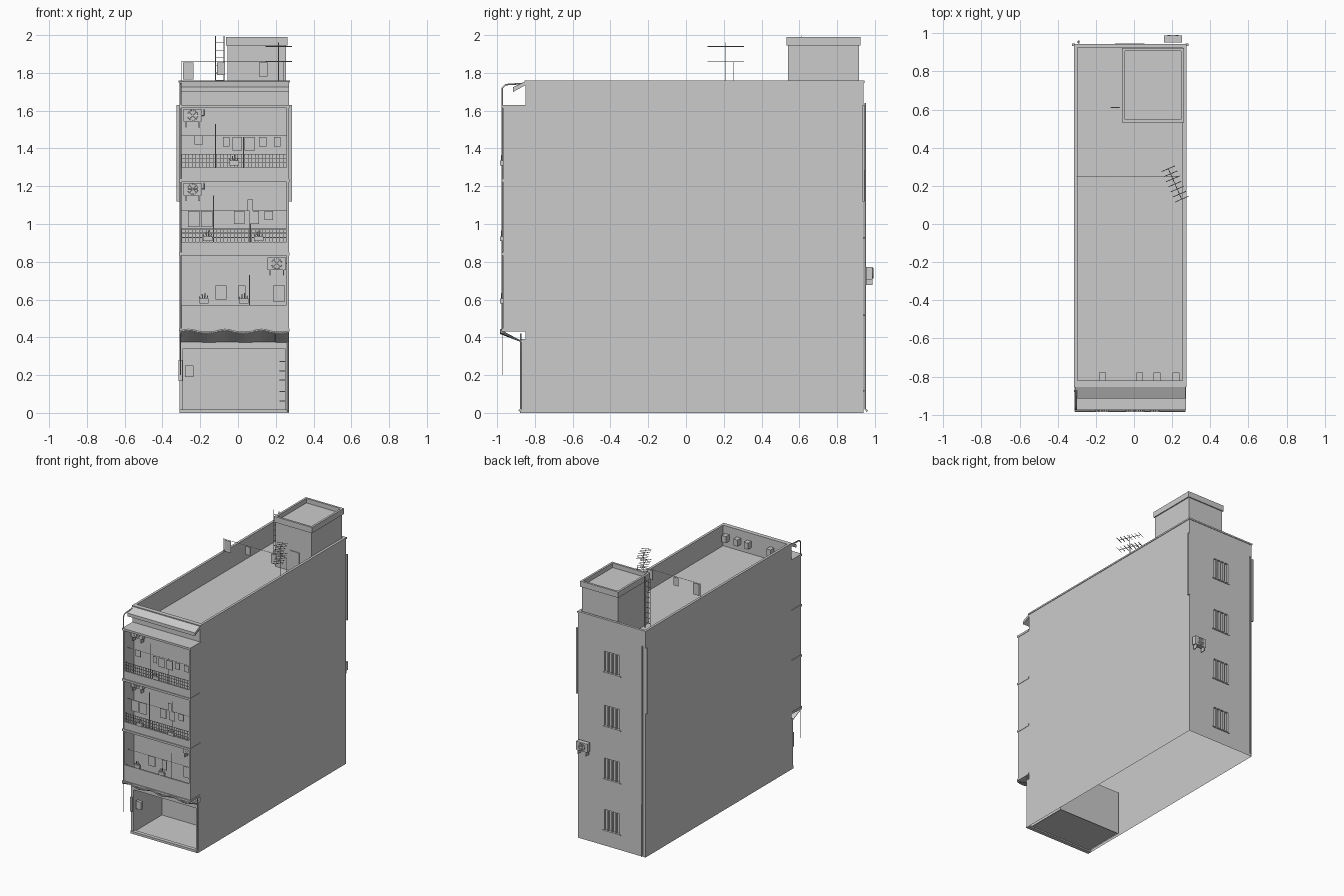
import bpy, bmesh, math
from mathutils import Vector

if "Cube" in bpy.data.objects:
    bpy.data.objects.remove(bpy.data.objects["Cube"])

grey = bpy.data.materials.new("plain_grey")
grey.use_nodes = True
grey.diffuse_color = (0.6, 0.6, 0.6, 1)
grey.node_tree.nodes["Principled BSDF"].inputs["Base Color"].default_value = (0.6, 0.6, 0.6, 1)

# Main extents of the building
L, R, F, B = -0.31, 0.27, -0.85, 0.94
ROOF, TOP, BAY = 1.6, 1.76, -0.97


def finish(name, bm):
    mesh = bpy.data.meshes.new(name)
    bm.to_mesh(mesh)
    bm.free()
    mesh.materials.append(grey)
    ob = bpy.data.objects.new(name, mesh)
    bpy.context.collection.objects.link(ob)
    return ob


def boxes(name, items):
    """Each item is x0, x1, y0, y1, z0, z1."""
    bm = bmesh.new()
    for x0, x1, y0, y1, z0, z1 in items:
        vs = bmesh.ops.create_cube(bm, size=1)["verts"]
        for v in vs:
            v.co = Vector(((x0 + x1) / 2 + v.co.x * (x1 - x0),
                           (y0 + y1) / 2 + v.co.y * (y1 - y0),
                           (z0 + z1) / 2 + v.co.z * (z1 - z0)))
    return finish(name, bm)


def quads(name, faces):
    bm = bmesh.new()
    for f in faces:
        bm.faces.new([bm.verts.new(p) for p in f])
    return finish(name, bm)


def wall(y, x0, x1, z0, z1, back=False):
    q = [(x0, y, z0), (x1, y, z0), (x1, y, z1), (x0, y, z1)]
    return q[::-1] if back else q


def side(x, y0, y1, z0, z1, flip=False):
    q = [(x, y0, z0), (x, y1, z0), (x, y1, z1), (x, y0, z1)]
    return q[::-1] if flip else q


def flat(z, x0, x1, y0, y1, flip=False):
    q = [(x0, y0, z), (x1, y0, z), (x1, y1, z), (x0, y1, z)]
    return q[::-1] if flip else q


def tube(name, paths, r=0.004):
    cu = bpy.data.curves.new(name, "CURVE")
    cu.dimensions = "3D"
    cu.bevel_depth = r
    cu.bevel_resolution = 1
    cu.use_fill_caps = True
    for pts in paths:
        sp = cu.splines.new("POLY")
        sp.points.add(len(pts) - 1)
        for p, co in zip(sp.points, pts):
            p.co = (*co, 1)
    cu.materials.append(grey)
    ob = bpy.data.objects.new(name, cu)
    bpy.context.collection.objects.link(ob)
    return ob


# Open-bottomed shell, with the shop front left open
quads("building_shell", [
    side(R, F, B, 0, ROOF), side(L, F, B, 0, ROOF, True),
    flat(ROOF, L, R, F, B), wall(F, L, R, 0.34, ROOF),
    wall(F, L, -0.29, 0, 0.34), wall(F, 0.25, R, 0, 0.34)])

# Back wall with recessed windows
wx0, wx1, wy = -0.095, 0.05, B - 0.015
faces = [wall(B, L, wx0, 0, ROOF, True), wall(B, wx1, R, 0, ROOF, True)]
bars = []
low = 0
for zc in (0.2, 0.6, 1.01, 1.43):
    z0, z1 = zc - 0.08, zc + 0.08
    faces += [wall(B, wx0, wx1, low, z0, True), wall(wy, wx0, wx1, z0, z1, True),
              side(wx0, wy, B, z0, z1), side(wx1, wy, B, z0, z1, True),
              flat(z0, wx0, wx1, wy, B), flat(z1, wx0, wx1, wy, B, True)]
    bars += [(wx0 + i * 0.0345, wx0 + i * 0.0345 + 0.007, wy, B, z0, z1) for i in range(5)]
    bars.append((wx0 - 0.005, wx1 + 0.005, wy, B + 0.006, z0 - 0.008, z0))
    low = z1
faces.append(wall(B, wx0, wx1, low, ROOF, True))
quads("back_wall", faces)
boxes("window_bars", bars)

# Shop interior, frame and fittings
s0, s1, deep, head = -0.29, 0.25, -0.52, 0.34
quads("shop_interior", [
    flat(0.01, s0, s1, F, deep), flat(head, s0, s1, F, deep, True),
    wall(deep, s0, s1, 0, head), side(s0, F, deep, 0, head), side(s1, F, deep, 0, head, True)])
boxes("shop_frame", [
    (L, s0, F - 0.02, F, 0, 0.39), (s1, R, F - 0.02, F, 0, 0.39),
    (s0, s1, F - 0.02, F, head, 0.39), (L, R, F - 0.03, F, 0, 0.018)])
boxes("shop_shelves", [(0.22, s1, -0.8, -0.56, z, z + 0.006) for z in (0.06, 0.11, 0.17, 0.22, 0.27)])
boxes("meter_box", [(-0.28, -0.235, F - 0.005, F + 0.02, 0.19, 0.25),
                    (L - 0.004, -0.295, F - 0.03, F - 0.02, 0.17, 0.28)])

# Parapet with a thin coping
t = 0.015
rim = []
for e, z0, z1 in ((0, ROOF, TOP - 0.012), (0.004, TOP - 0.012, TOP)):
    rim += [(L - e, L + t, F - e, B + e, z0, z1), (R - t, R + e, F - e, B + e, z0, z1),
            (L + t, R - t, F - e, F + 0.03, z0, z1), (L + t, R - t, B - t, B + e, z0, z1)]
boxes("parapet", rim)
boxes("parapet_vents", [(x - 0.018, x + 0.018, F + 0.03, F + 0.072, 1.65, 1.70)
                        for x in (-0.165, 0.03, 0.12, 0.22)])

# Sloping canopy at the head of the front wall
c = [(F, 1.755), (F - 0.065, 1.725), (F - 0.065, 1.70), (F, 1.735)]
quads("front_canopy", [[(L, *c[i]), (L, *c[(i + 1) % 4]), (R, *c[(i + 1) % 4]), (R, *c[i])]
                       for i in range(4)] + [[(x, *p) for p in c] for x in (L, R)])

# Projecting balcony bay: end walls, slabs and solid fronts
boxes("balcony_bay", [(L, L + 0.012, BAY, F, 0.43, 1.63), (R - 0.012, R, BAY, F, 0.43, 1.63)])
boxes("balcony_slabs", [(L - 0.003, R + 0.003, BAY - 0.006, F, z, z + 0.016)
                        for z in (0.43, 0.832, 1.222, 1.614)])
boxes("balcony_fronts", [(L, R, BAY, BAY + 0.012, a, b)
                         for a, b in ((0.43, 0.57), (0.84, 0.905), (1.23, 1.30))])

# Balcony railings
rails = []
for z in (0.905, 1.30):
    rails += [(L, R, BAY, BAY + 0.004, z + h, z + h + 0.003) for h in (0.022, 0.046, 0.067)]
    rails += [(L + 0.01 + i * 0.0186, L + 0.0125 + i * 0.0186, BAY, BAY + 0.003, z, z + 0.068)
              for i in range(31)]
boxes("balcony_railings", rails)

# Washing lines and hanging cloths, as x, width, bottom, top
cloths = [(-0.23, 0.045, 1.42, 1.47), (-0.08, 0.035, 1.41, 1.46), (-0.03, 0.05, 1.39, 1.46),
          (0.035, 0.055, 1.39, 1.46), (0.11, 0.04, 1.41, 1.46), (0.19, 0.035, 1.41, 1.46),
          (-0.265, 0.06, 0.985, 1.07), (-0.195, 0.06, 0.985, 1.07), (-0.02, 0.055, 1.0, 1.07),
          (0.06, 0.05, 1.0, 1.07), (0.14, 0.045, 1.02, 1.07), (0.05, 0.03, 1.07, 1.13),
          (-0.12, 0.06, 0.6, 0.675), (0.0, 0.04, 0.6, 0.675), (0.185, 0.065, 0.59, 0.675)]
boxes("laundry", [(x, x + w, -0.932, -0.929, a, b) for x, w, a, b in cloths])
tube("washing_lines", [[(L, -0.93, z), (R, -0.93, z)] for z in (0.677, 1.072, 1.467)], 0.0012)
tube("balcony_posts", [[(x, -0.9, z), (x, -0.9, z + h)] for x, z, h in
                       ((-0.12, 1.24, 0.29), (0.03, 1.24, 0.22), (-0.13, 0.85, 0.3),
                        (0.065, 0.85, 0.28), (0.06, 0.45, 0.28))], 0.003)

# Flower pots along the balcony fronts
pots = [(-0.18, 0.58), (0.03, 0.58), (-0.16, 0.91), (0.11, 0.91), (-0.02, 1.31)]
boxes("planters", [(x - 0.025, x + 0.025, BAY - 0.016, BAY, z, z + 0.025) for x, z in pots])
tube("plants", [[(x + d * 0.4, BAY - 0.008, z), (x + d, BAY - 0.006, z + 0.06 - abs(d))]
                for x, z in pots for d in (-0.025, -0.01, 0.005, 0.02)], 0.003)


# Air conditioners: case, fan ring and blades, two legs
def air_conditioner(name, x, z, y, out):
    w, h, d = 0.048, 0.033, 0.035
    ya, yb = sorted((y, y - out * d))
    legs = [(x + s - 0.003, x + s + 0.003, ya, yb, z - h - 0.03, z - h) for s in (-0.035, 0.035)]
    boxes(name, [(x - w, x + w, ya, yb, z - h, z + h)] + legs)
    ring = [(x + 0.027 * math.cos(a * math.pi / 8), y + out * 0.002,
             z + 0.027 * math.sin(a * math.pi / 8)) for a in range(17)]
    blades = [[(x, y + out * 0.002, z), ring[i]] for i in range(0, 16, 2)]
    tube(name + "_fan", [ring] + blades, 0.002)


for i, (x, z) in enumerate(((-0.24, 1.575), (-0.24, 1.185), (0.205, 0.79))):
    air_conditioner("balcony_air_conditioner_%d" % i, x, z, F - 0.05, -1)
    tube("coolant_pipe_%d" % i, [[(x + 0.05, F - 0.02, z), (x + 0.06, F - 0.02, z),
                                  (x + 0.06, F - 0.02, z + 0.035)]], 0.003)
air_conditioner("back_air_conditioner", 0.205, 0.74, B + 0.048, 1)

# Wavy awning under the bay
n = 24
front = [(L + (R - L) * i / n, BAY - 0.01, 0.43 + 0.009 * math.sin(i * math.pi / 4)) for i in range(n + 1)]
rear = [(p[0], F - 0.01, 0.375) for p in front]
awning = quads("awning", [[front[i], front[i + 1], rear[i + 1], rear[i]] for i in range(n)])
awning.modifiers.new("thickness", "SOLIDIFY").thickness = 0.005
tube("awning_edge", [front], 0.005)

# Drain pipes, hanging cable and the strips on the back corners
tube("drain_pipes", [
    [(L + 0.006, F, 1.745), (L + 0.006, -0.955, 1.738), (L + 0.006, -0.973, 1.72), (L + 0.006, -0.973, 0.43)],
    [(R - 0.006, F - 0.025, 0.42), (R - 0.006, F - 0.025, 0.02), (R - 0.006, F - 0.035, 0.01)],
    [(L + 0.02, B + 0.01, 1.64), (L + 0.02, B + 0.01, 0.02), (L + 0.02, B + 0.02, 0.008)]], 0.005)
tube("hanging_cable", [[(L + 0.005, BAY, 0.43), (L + 0.005, BAY, 0.2)]], 0.002)
boxes("corner_strips", [(L - 0.015, L, B - 0.006, B + 0.006, 1.12, 1.63),
                        (R, R + 0.015, B - 0.006, B + 0.006, 1.12, 1.63)])

# Stair house on the roof with a raised rim and a door
hx0, hx1, hy0, hy1 = -0.055, 0.255, 0.54, 0.915
o = 0.008
boxes("stair_house", [(hx0, hx1, hy0, hy1, ROOF, 1.955)])
boxes("stair_house_rim", [
    (hx0 - o, hx0 + o, hy0 - o, hy1 + o, 1.945, 1.99), (hx1 - o, hx1 + o, hy0 - o, hy1 + o, 1.945, 1.99),
    (hx0 + o, hx1 - o, hy0 - o, hy0 + o, 1.945, 1.99), (hx0 + o, hx1 - o, hy1 - o, hy1 + o, 1.945, 1.99)])
boxes("stair_house_door", [(0.07, 0.15, hy0 - 0.006, hy0, ROOF, 1.76)])

# Ladder beside the stair house
tube("ladder", [[(x, 0.61, ROOF), (x, 0.61, 1.995)] for x in (-0.12, -0.075)]
     + [[(-0.12, 0.61, ROOF + 0.04 * i), (-0.075, 0.61, ROOF + 0.04 * i)] for i in range(1, 10)], 0.0025)

# Rooftop washing line
tube("roof_line", [[(-0.3, 0.25, ROOF), (-0.3, 0.25, 1.86), (0.24, 0.25, 1.86), (0.24, 0.25, ROOF)]], 0.002)
boxes("roof_laundry", [(a, b, 0.249, 0.252, c0, 1.855) for a, b, c0 in
                       ((-0.29, -0.235, 1.765), (-0.11, -0.07, 1.79), (0.11, 0.155, 1.78))])

# Aerial: mast with angled booms and cross rods
mast = Vector((0.215, 0.21, 0))
along, across = Vector((-0.035, 0.08, 0)), Vector((0.035, 0.015, 0))
rods = [[mast + Vector((0, 0, ROOF)), mast + Vector((0, 0, 1.96))]]
for z in (1.86, 1.94):
    mid = mast + Vector((0, 0, z))
    rods.append([mid - along, mid + along])
    rods += [[mid + along * k / 3 - across, mid + along * k / 3 + across] for k in range(-3, 4)]
tube("aerial", rods, 0.002)
